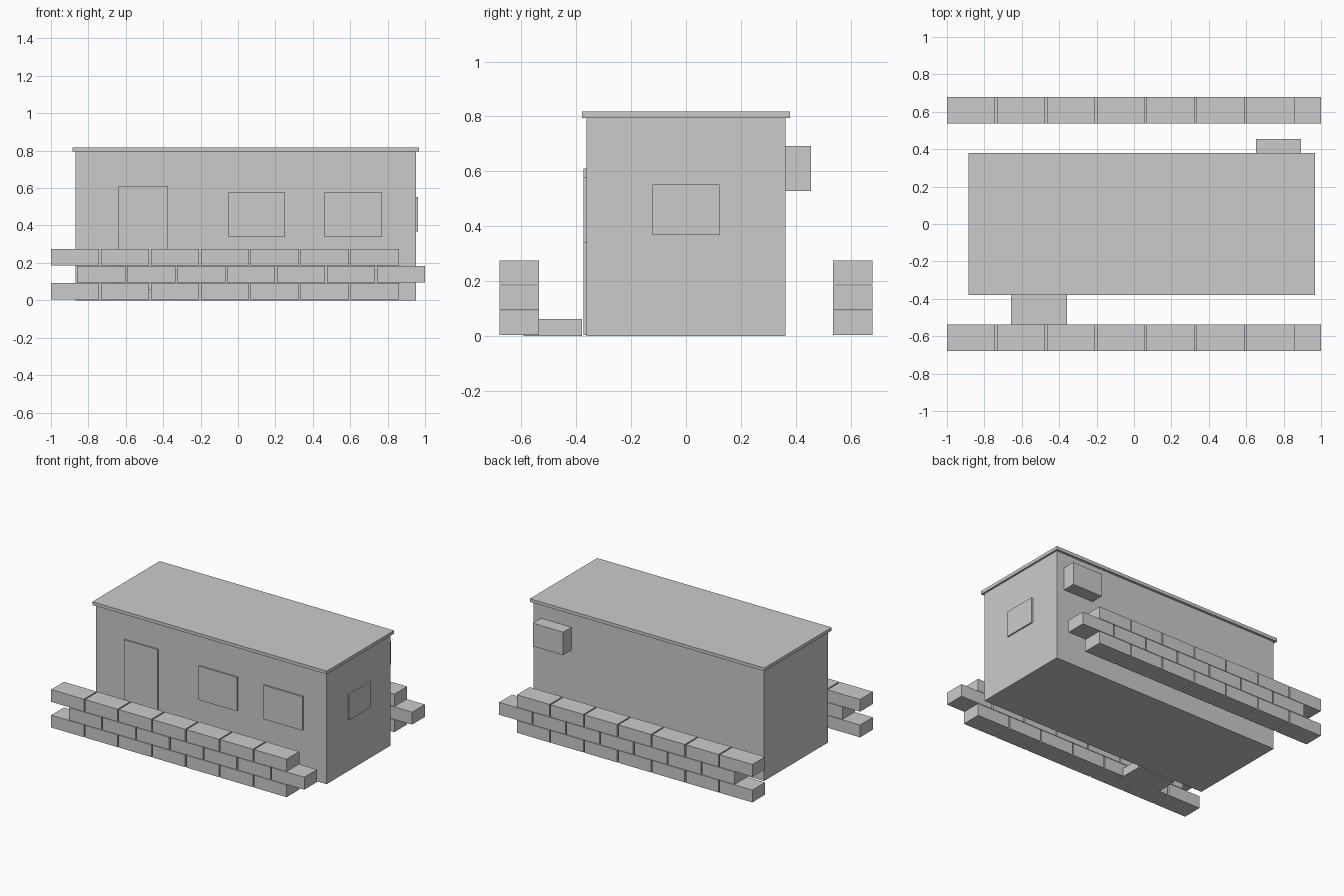
import bpy

cube = bpy.data.objects.get("Cube")
if cube:
    bpy.data.objects.remove(cube, do_unlink=True)

# Single plain grey
GREY = (0.6, 0.6, 0.6, 1.0)
grey = bpy.data.materials.new("plain_grey")
grey.use_nodes = True
grey.diffuse_color = GREY
grey.node_tree.nodes["Principled BSDF"].inputs["Base Color"].default_value = GREY


def box(name, x, y, z):
    """Box spanning the given (low, high) ranges."""
    bpy.ops.mesh.primitive_cube_add(size=1)
    obj = bpy.context.object
    obj.name = name
    spans = (x, y, z)
    size = [b - a for a, b in spans]
    centre = [(a + b) / 2 for a, b in spans]
    for v in obj.data.vertices:
        v.co = [v.co[i] * size[i] + centre[i] for i in range(3)]
    obj.data.materials.append(grey)
    return obj


# Building shell and overhanging roof slab
box("building_body", (-0.87, 0.953), (-0.362, 0.362), (0, 0.795))
box("roof_slab", (-0.885, 0.967), (-0.38, 0.38), (0.795, 0.818))

# Door and window panels
FRONT = (-0.373, -0.36)
box("front_door", (-0.64, -0.373), FRONT, (0.003, 0.61))
box("front_window_right", (-0.05, 0.252), FRONT, (0.338, 0.58))
box("front_window_left", (0.462, 0.77), FRONT, (0.338, 0.58))
box("side_window", (0.95, 0.963), (-0.122, 0.122), (0.368, 0.552))

# Wall-mounted cooling unit at the back and door step
box("cooling_unit", (0.652, 0.892), (0.36, 0.455), (0.528, 0.692))
box("door_step", (-0.657, -0.358), (-0.593, -0.38), (0, 0.061))

# Low block walls, the middle course offset by half a block
PITCH, LENGTH = 0.267, 0.258
COURSES = ((-1.0, 0.004, 0.092), (-0.86, 0.095, 0.184), (-1.0, 0.187, 0.275))
for side, depth in (("front", (-0.68, -0.536)), ("back", (0.536, 0.68))):
    for row, (start, low, high) in enumerate(COURSES):
        for i in range(7):
            x = start + i * PITCH
            box(f"{side}_wall_block_{row}_{i}", (x, x + LENGTH), depth, (low, high))
